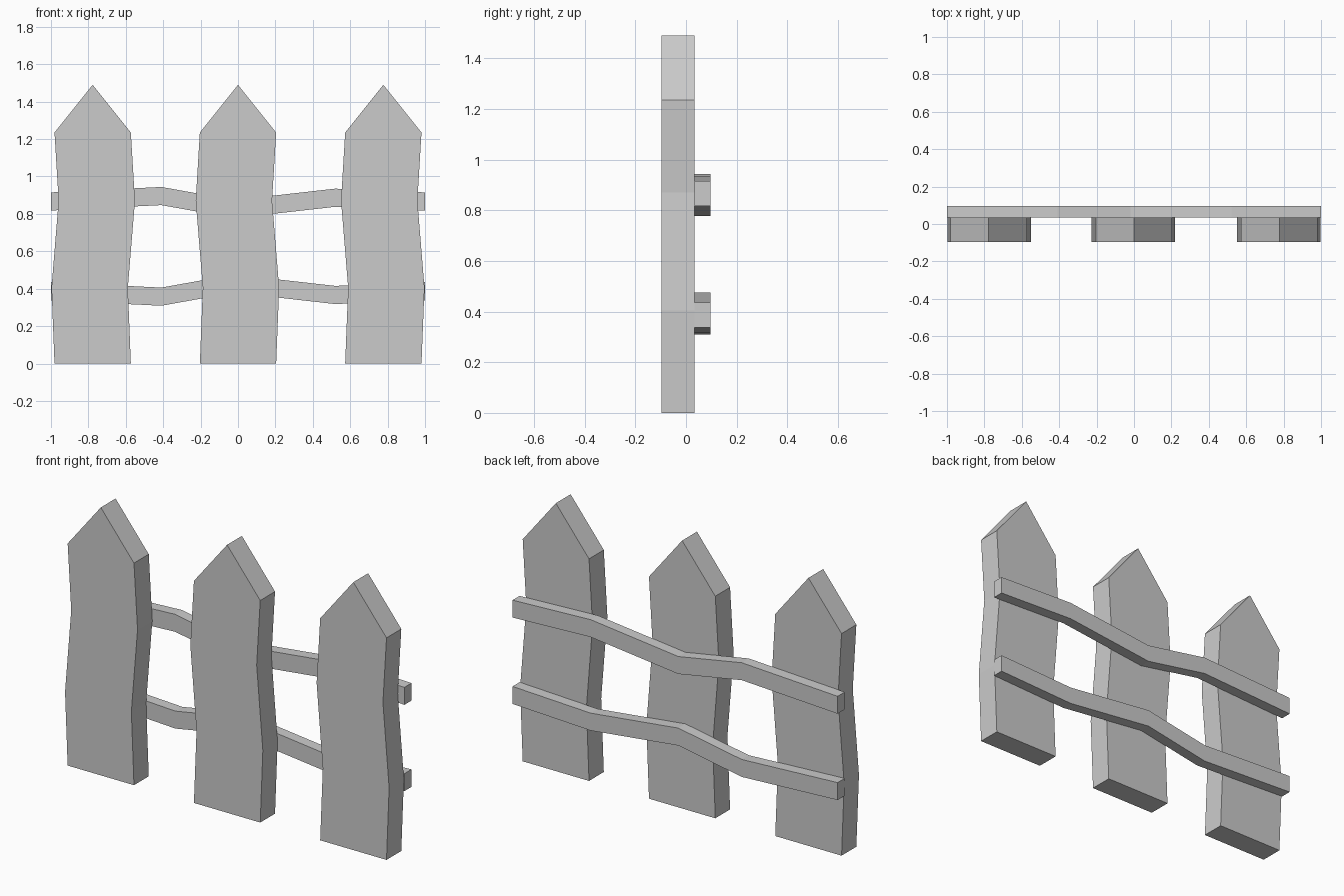
import bpy, bmesh

if "Cube" in bpy.data.objects:
    bpy.data.objects.remove(bpy.data.objects["Cube"])


def extrude_profile(name, outline, y0, y1):
    """Solid from an XZ outline (counter-clockwise seen from the front)."""
    bm = bmesh.new()
    face = bm.faces.new([bm.verts.new((x, y0, z)) for x, z in outline])
    ext = bmesh.ops.extrude_face_region(bm, geom=[face], use_keep_orig=True)
    moved = [g for g in ext["geom"] if isinstance(g, bmesh.types.BMVert)]
    bmesh.ops.translate(bm, verts=moved, vec=(0, y1 - y0, 0))
    bmesh.ops.recalc_face_normals(bm, faces=bm.faces[:])
    mesh = bpy.data.meshes.new(name)
    bm.to_mesh(mesh)
    bm.free()
    obj = bpy.data.objects.new(name, mesh)
    bpy.context.collection.objects.link(obj)
    return obj


Y_FRONT, Y_JOIN, Y_BACK = -0.096, 0.034, 0.096

# Pickets: crooked boards with pointed tops; the left one leans the other way
HALF = 0.204
for name, cx, side in (("left_picket", -0.777, -1),
                       ("middle_picket", 0.0, 1),
                       ("right_picket", 0.777, 1)):
    bends = [(0, 0), (0.016, 0.405), (-0.022, 0.87), (0, 1.235)]
    if side < 0:
        bends = [(-dx, z) for dx, z in bends]
    right = [(cx + dx + HALF, z) for dx, z in bends]
    left = [(cx + dx - HALF, z) for dx, z in reversed(bends)]
    extrude_profile(name, right + [(cx, 1.49)] + left, Y_FRONT, Y_JOIN)

# Rails: wavy bars behind the pickets, the lower one bends the opposite way
RAIL_H = 0.097
wave = [(-1, 0), (-0.41, 0.029), (-0.02, -0.041), (0.52, 0.02), (1, 0)]
for name, base, sign in (("upper_rail", 0.818, 1), ("lower_rail", 0.338, -1)):
    bottom = [(x, base + sign * dz) for x, dz in wave]
    top = [(x, z + RAIL_H) for x, z in reversed(bottom)]
    extrude_profile(name, bottom + top, Y_JOIN, Y_BACK)
